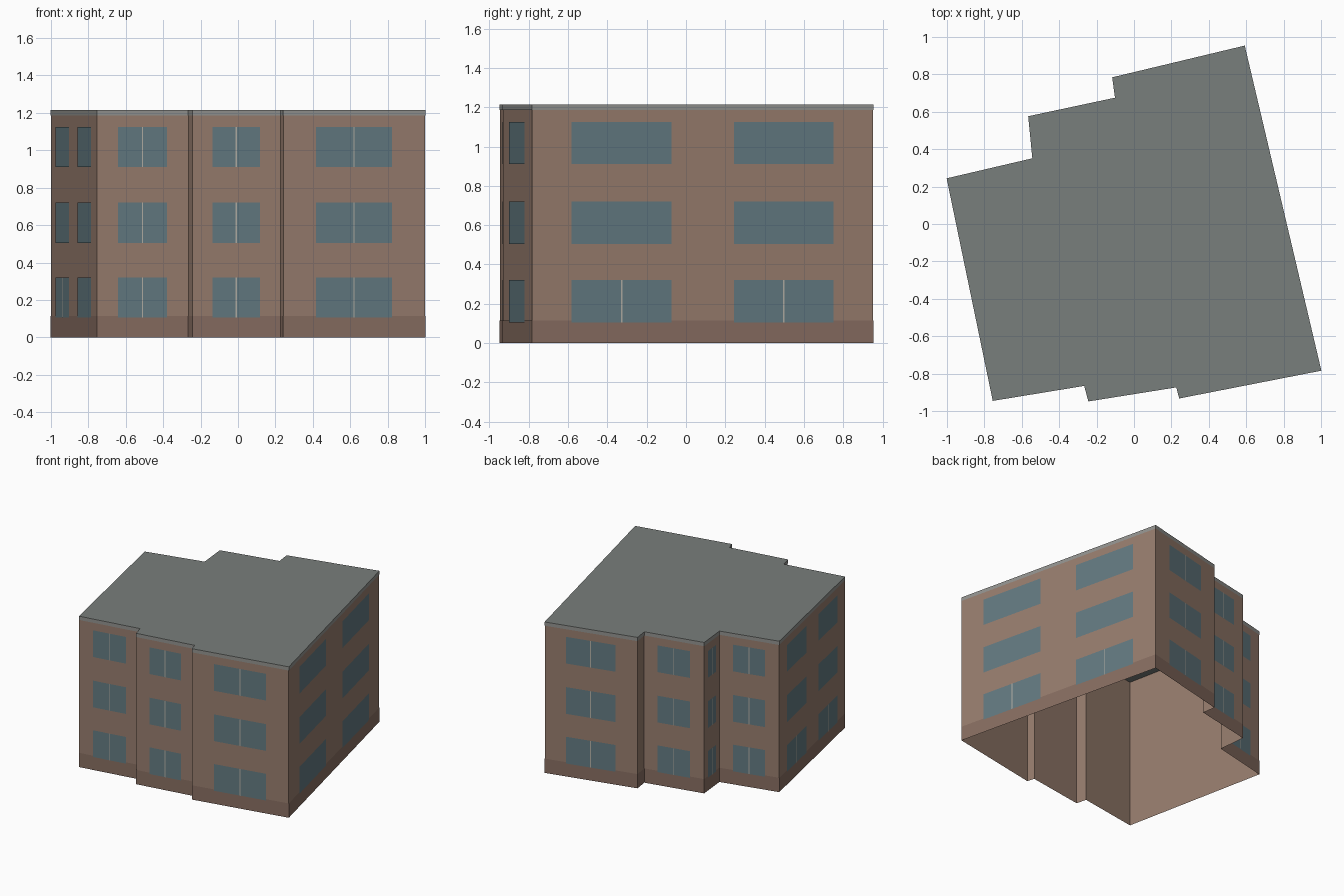
import bpy
from mathutils import Vector

if "Cube" in bpy.data.objects:
    bpy.data.objects.remove(bpy.data.objects["Cube"])

HEIGHT, BAND_Z, PLINTH_Z = 1.215, 1.185, 0.115
ROWS = [(0.105, 0.32), (0.505, 0.72), (0.91, 1.125)]

# Footprint, counter-clockwise from the front left corner
PLAN = [Vector(p) for p in [
    (-0.754, -0.944), (-0.265, -0.864), (-0.243, -0.947), (0.227, -0.872),
    (0.243, -0.931), (1.0, -0.783), (0.591, 0.952), (-0.115, 0.783),
    (-0.10, 0.674), (-0.564, 0.575), (-0.542, 0.35), (-1.0, 0.243)]]
N = len(PLAN)


def material(name, rgb):
    m = bpy.data.materials.new(name)
    m.diffuse_color = (*rgb, 1)
    m.use_nodes = True
    m.node_tree.nodes["Principled BSDF"].inputs["Base Color"].default_value = m.diffuse_color
    return m


BRICK = material("brick", (0.31, 0.205, 0.155))
PLINTH = material("plinth_brick", (0.245, 0.155, 0.12))
STONE = material("pale_band", (0.29, 0.29, 0.275))
ROOF = material("roof_grey", (0.19, 0.21, 0.2))
GLASS = material("glass", (0.125, 0.195, 0.22))
FRAME = material("frame", (0.45, 0.43, 0.38))


def add_mesh(name, verts, faces, mat):
    me = bpy.data.meshes.new(name)
    me.from_pydata(verts, [], faces)
    me.materials.append(mat)
    ob = bpy.data.objects.new(name, me)
    bpy.context.collection.objects.link(ob)
    return ob


def normal(i):
    d = (PLAN[(i + 1) % N] - PLAN[i]).normalized()
    return Vector((d.y, -d.x))


def outline(offset):
    pts = []
    for i in range(N):
        a, b = normal(i - 1), normal(i)
        pts.append(PLAN[i] + (a + b) * offset / (1 + a.dot(b)))
    return pts


def shell(name, z0, z1, offset, mat):
    pts = outline(offset)
    verts = [(p.x, p.y, z) for z in (z0, z1) for p in pts]
    faces = [(i, (i + 1) % N, N + (i + 1) % N, N + i) for i in range(N)]
    return add_mesh(name, verts, faces, mat)


# Walls, open underneath, with plinth and roof band laid over them
shell("walls", 0, HEIGHT, 0, BRICK)
shell("plinth", 0, PLINTH_Z, 0.0015, PLINTH)
shell("roof_band", BAND_Z, HEIGHT, 0.0015, STONE)

# Flat roof
add_mesh("roof", [(p.x, p.y, HEIGHT) for p in outline(0.0015)], [tuple(range(N))], ROOF)


def panel(geo, wall, t0, t1, z0, z1, offset):
    verts, faces = geo
    a, b = PLAN[wall], PLAN[(wall + 1) % N]
    n, k = normal(wall) * offset, len(verts)
    for t, z in ((t0, z0), (t1, z0), (t1, z1), (t0, z1)):
        p = a.lerp(b, t) + n
        verts.append((p.x, p.y, z))
    faces.append((k, k + 1, k + 2, k + 3))


# Windows: long side walls have two per floor, the other walls one
MID, PAIR = [(0.228, 0.766)], [(0.115, 0.409), (0.591, 0.884)]
LAYOUT = {0: MID, 2: MID, 4: MID, 5: PAIR, 6: MID, 8: MID, 9: MID, 10: MID, 11: PAIR}
glass, bars = ([], []), ([], [])
for wall, spans in LAYOUT.items():
    length = (PLAN[(wall + 1) % N] - PLAN[wall]).length
    half = min(0.0035, length * 0.015) / length
    for t0, t1 in spans:
        for row, (z0, z1) in enumerate(ROWS):
            panel(glass, wall, t0, t1, z0, z1, 0.003)
            # Side walls only have a centre bar on the ground floor
            if spans is MID or row == 0:
                c = (t0 + t1) / 2
                panel(bars, wall, c - half, c + half, z0, z1, 0.0045)
add_mesh("windows", *glass, GLASS)
add_mesh("window_bars", *bars, FRAME)
